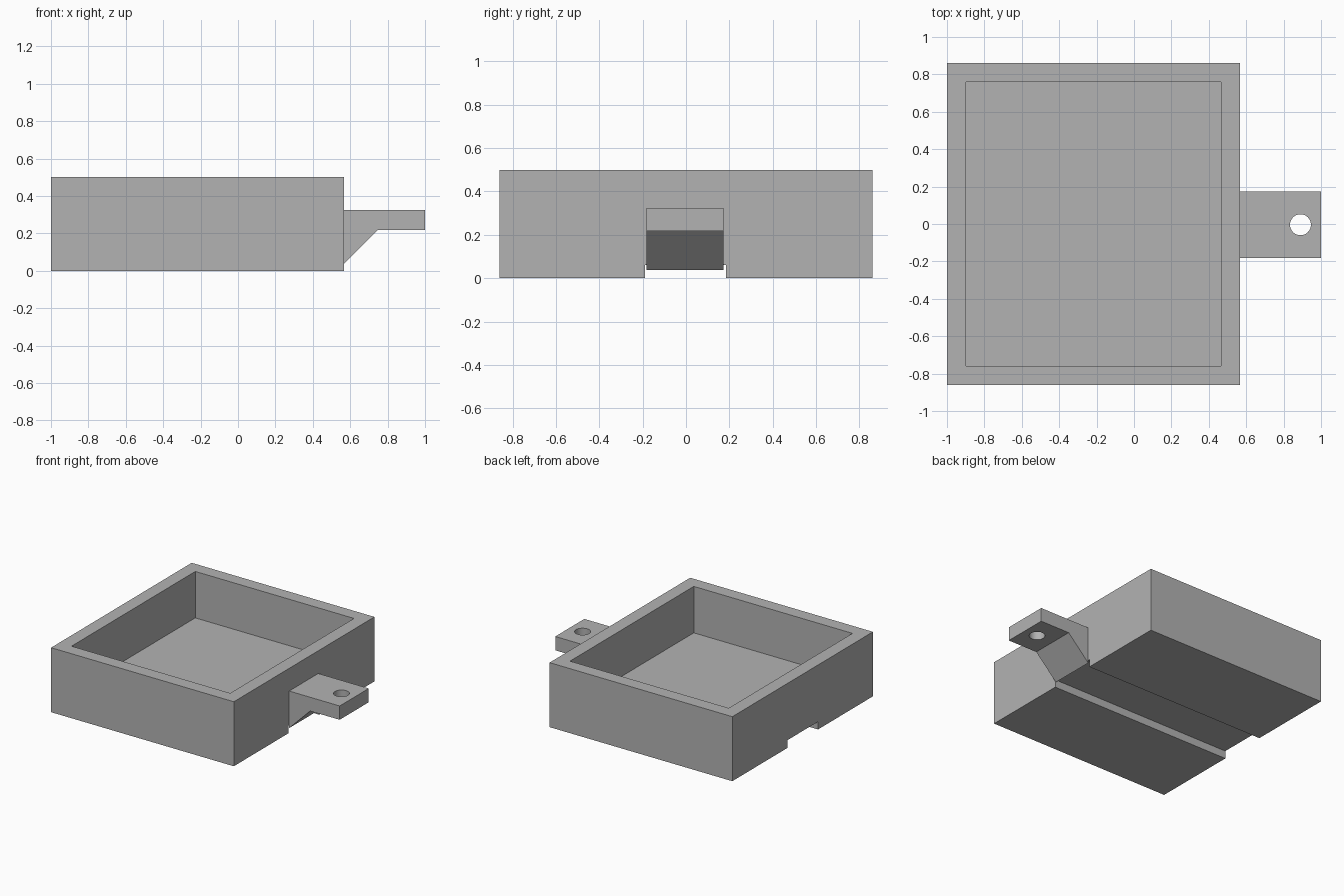
import bpy
import bmesh
from mathutils import Matrix, Vector

cube = bpy.data.objects.get("Cube")
if cube:
    bpy.data.objects.remove(cube, do_unlink=True)

GREY = (0.45, 0.45, 0.45, 1)
grey = bpy.data.materials.new("plain grey")
grey.use_nodes = True
grey.diffuse_color = GREY
grey.node_tree.nodes["Principled BSDF"].inputs["Base Color"].default_value = GREY


def add_object(name, bm):
    bmesh.ops.recalc_face_normals(bm, faces=bm.faces)
    mesh = bpy.data.meshes.new(name)
    bm.to_mesh(mesh)
    bm.free()
    mesh.materials.append(grey)
    obj = bpy.data.objects.new(name, mesh)
    bpy.context.collection.objects.link(obj)
    return obj


def box(name, low, high):
    low, high = Vector(low), Vector(high)
    bm = bmesh.new()
    bmesh.ops.create_cube(bm, size=1, matrix=Matrix.Translation((low + high) / 2)
                          @ Matrix.Diagonal((*(high - low), 1)))
    return add_object(name, bm)


def extrude_profile(name, points, direction):
    bm = bmesh.new()
    face = bm.faces.new([bm.verts.new(p) for p in points])
    new = bmesh.ops.extrude_face_region(bm, geom=[face])["geom"]
    verts = [v for v in new if isinstance(v, bmesh.types.BMVert)]
    bmesh.ops.translate(bm, verts=verts, vec=direction)
    # Extruding leaves the starting face in place only when it is still needed
    if not face.is_valid:
        bmesh.ops.holes_fill(bm, edges=bm.edges)
    return add_object(name, bm)


def cut(target, cutter):
    mod = target.modifiers.new(cutter.name, 'BOOLEAN')
    mod.operation = 'DIFFERENCE'
    mod.solver = 'EXACT'
    mod.object = cutter
    bpy.context.view_layer.objects.active = target
    bpy.ops.object.modifier_apply(modifier=mod.name)
    bpy.data.objects.remove(cutter, do_unlink=True)


# Open tray with a shallow channel along the underside
x0, x1, half, height = -1.0, 0.567, 0.861, 0.5
wall, floor = 0.103, 0.14
tray = box("tray", (x0, -half, 0), (x1, half, height))
cut(tray, box("cavity", (x0 + wall, -half + wall, floor),
              (x1 - wall, half - wall, height + 0.2)))
cut(tray, box("channel", (x0 - 0.1, -0.189, -0.1), (x1 + 0.1, 0.185, 0.06)))

# Side tab with a sloped support beneath
profile = [(x1, 0.037), (0.747, 0.217), (1, 0.217), (1, 0.324), (x1, 0.324)]
tab = extrude_profile("mounting_tab", [(x, -0.183, z) for x, z in profile],
                      (0, 0.356, 0))

# Round screw hole through the tab
bm = bmesh.new()
bmesh.ops.create_cone(bm, cap_ends=True, segments=48, radius1=0.056, radius2=0.056,
                      depth=0.4, matrix=Matrix.Translation((0.89, -0.004, 0.3)))
cut(tab, add_object("screw_hole", bm))

# Flat faces with a smooth hole
for obj in (tray, tab):
    bpy.ops.object.select_all(action='DESELECT')
    obj.select_set(True)
    bpy.context.view_layer.objects.active = obj
    bpy.ops.object.shade_smooth_by_angle()
